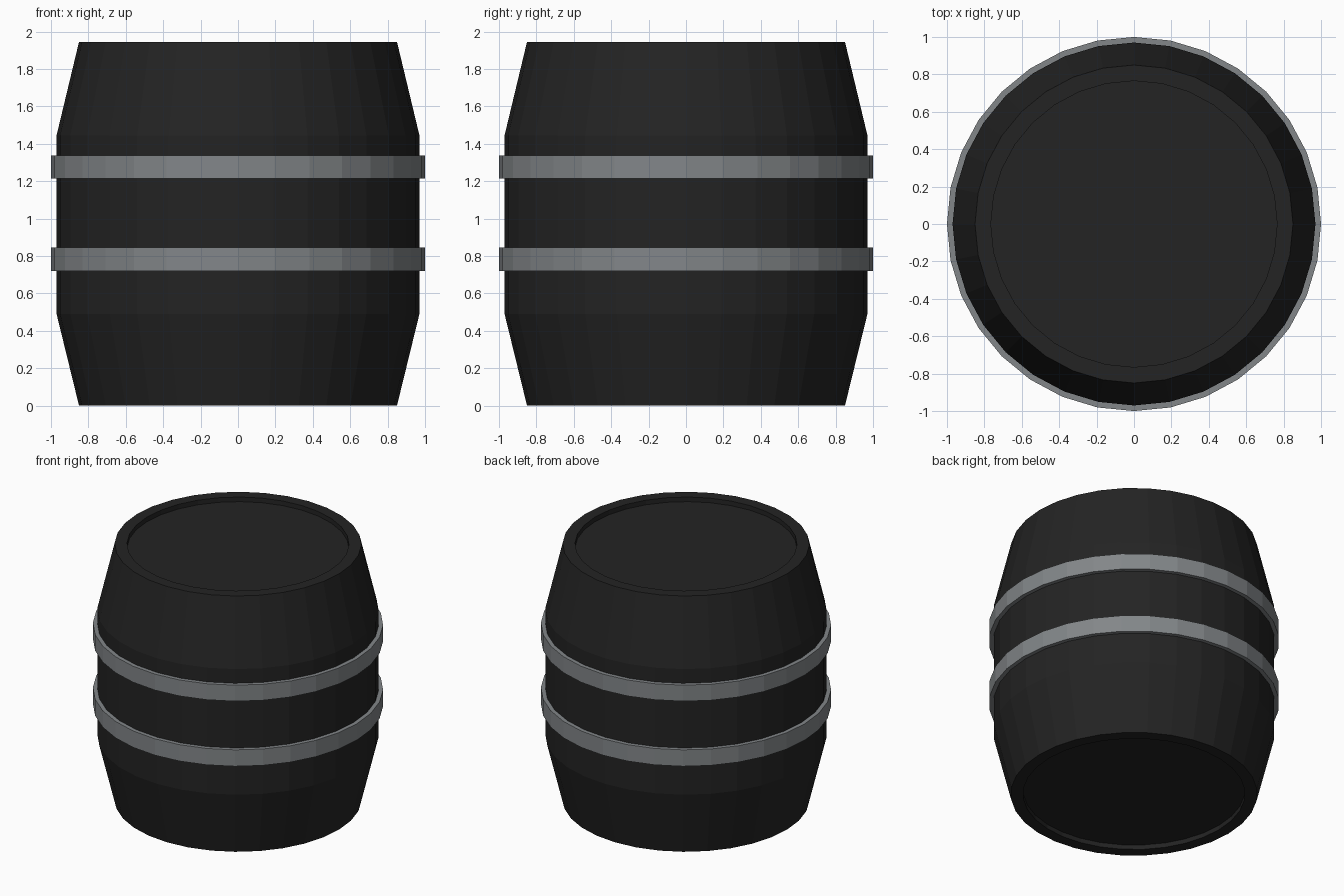
import bpy, bmesh, math

if "Cube" in bpy.data.objects:
    bpy.data.objects.remove(bpy.data.objects["Cube"])

SIDES = 32


def material(name, color):
    m = bpy.data.materials.new(name)
    m.diffuse_color = (*color, 1)
    m.use_nodes = True
    m.node_tree.nodes["Principled BSDF"].inputs["Base Color"].default_value = m.diffuse_color
    return m


def lathe(name, profile, mat, closed=False):
    """Revolve (radius, z) points around z; open profiles get end caps."""
    bm = bmesh.new()
    rings = []
    for r, z in profile:
        rings.append([bm.verts.new((r * math.cos(2 * math.pi * i / SIDES),
                                    r * math.sin(2 * math.pi * i / SIDES), z))
                      for i in range(SIDES)])
    pairs = list(zip(rings, rings[1:]))
    if closed:
        pairs.append((rings[-1], rings[0]))
    else:
        bm.faces.new(rings[0])
        bm.faces.new(rings[-1])
    for a, b in pairs:
        for i in range(SIDES):
            j = (i + 1) % SIDES
            bm.faces.new((a[i], a[j], b[j], b[i]))
    bmesh.ops.recalc_face_normals(bm, faces=bm.faces)
    me = bpy.data.meshes.new(name)
    bm.to_mesh(me)
    bm.free()
    me.materials.append(mat)
    ob = bpy.data.objects.new(name, me)
    bpy.context.collection.objects.link(ob)
    return ob


black = material("charcoal black", (0.017, 0.017, 0.017))
steel = material("steel grey", (0.225, 0.24, 0.25))

# Barrel body with recessed lids at both ends
lathe("barrel_body", [(0.765, 0.035), (0.765, 0), (0.85, 0), (0.97, 0.49),
                      (0.97, 1.445), (0.85, 1.945), (0.765, 1.945), (0.765, 1.91)], black)

# Metal hoops
for name, z0, z1 in (("lower_hoop", 0.72, 0.845), ("upper_hoop", 1.215, 1.337)):
    lathe(name, [(0.965, z0), (1.0, z0), (1.0, z1), (0.965, z1)], steel, closed=True)
